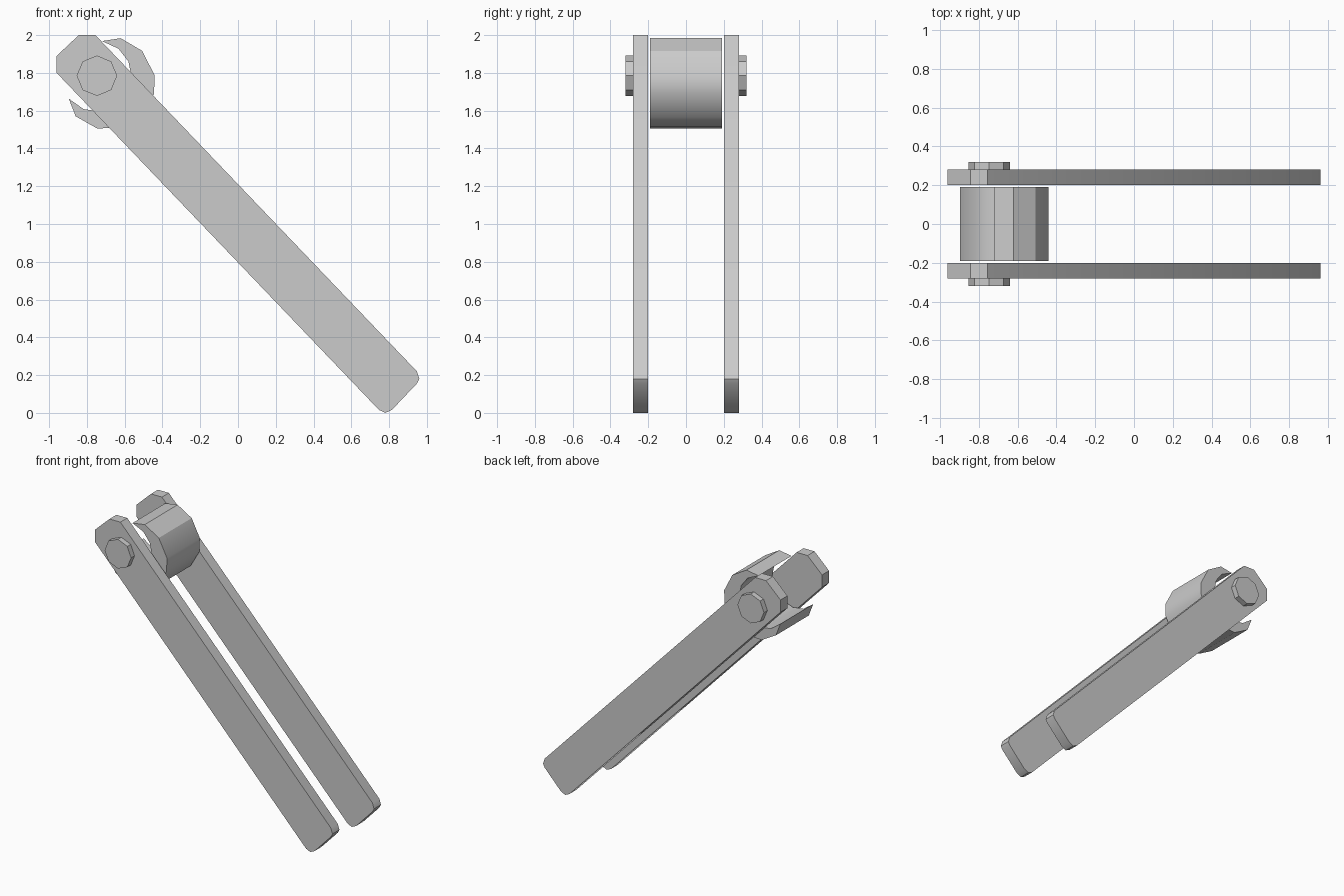
import bpy, bmesh, math

if "Cube" in bpy.data.objects:
    bpy.data.objects.remove(bpy.data.objects["Cube"])


def extrude_profile(name, pts, y0, y1):
    """Solid prism from an XZ outline, running from y0 to y1."""
    bm = bmesh.new()
    face = bm.faces.new([bm.verts.new((x, y0, z)) for x, z in pts])
    ext = bmesh.ops.extrude_face_region(bm, geom=[face])
    for v in ext["geom"]:
        if isinstance(v, bmesh.types.BMVert):
            v.co.y = y1
    bmesh.ops.recalc_face_normals(bm, faces=bm.faces)
    mesh = bpy.data.meshes.new(name)
    bm.to_mesh(mesh)
    bm.free()
    obj = bpy.data.objects.new(name, mesh)
    bpy.context.collection.objects.link(obj)
    bpy.ops.object.select_all(action='DESELECT')
    obj.select_set(True)
    bpy.context.view_layer.objects.active = obj
    bpy.ops.object.shade_smooth_by_angle(angle=math.radians(30))
    return obj


# Side bars: chamfered upper end, softened lower corners
bar = [(-0.96, 1.80), (-0.96, 1.89), (-0.843, 2.0), (-0.755, 2.0),
       (0.947, 0.22), (0.96, 0.18), (0.947, 0.155),
       (0.815, 0.016), (0.78, 0.0), (0.746, 0.016)]

# Octagonal bolt heads
bolt = [(-0.747 + 0.107 * math.cos(i * math.pi / 4),
         1.785 + 0.107 * math.sin(i * math.pi / 4)) for i in range(8)]

for side, s in (("front", -1), ("back", 1)):
    extrude_profile(side + "_bar", bar, s * 0.20, s * 0.28)
    extrude_profile(side + "_bolt_head", bolt, s * 0.28, s * 0.32)

# Crescent claw: half outline in polar form (angle from its axis), then mirrored
def arc(offset, radius, angles):
    return [(offset + radius * math.cos(math.radians(a)),
             radius * math.sin(math.radians(a))) for a in angles]


outer = arc(0, 0.247, [105, 74, 40, 17])
inner = arc(-0.075, 0.187, [9, 28, 54.6, 81])
tip = [(-0.142, 0.176)]
half = tip + outer
half_in = inner + tip
claw = (half + [(u, -v) for u, v in reversed(half)]
        + [(u, -v) for u, v in reversed(inner)] + inner)
c, s = math.cos(math.radians(30)), math.sin(math.radians(30))
claw = [(-0.685 + u * c + v * s, 1.745 - u * s + v * c) for u, v in claw]
extrude_profile("crescent_claw", claw, -0.19, 0.19)
